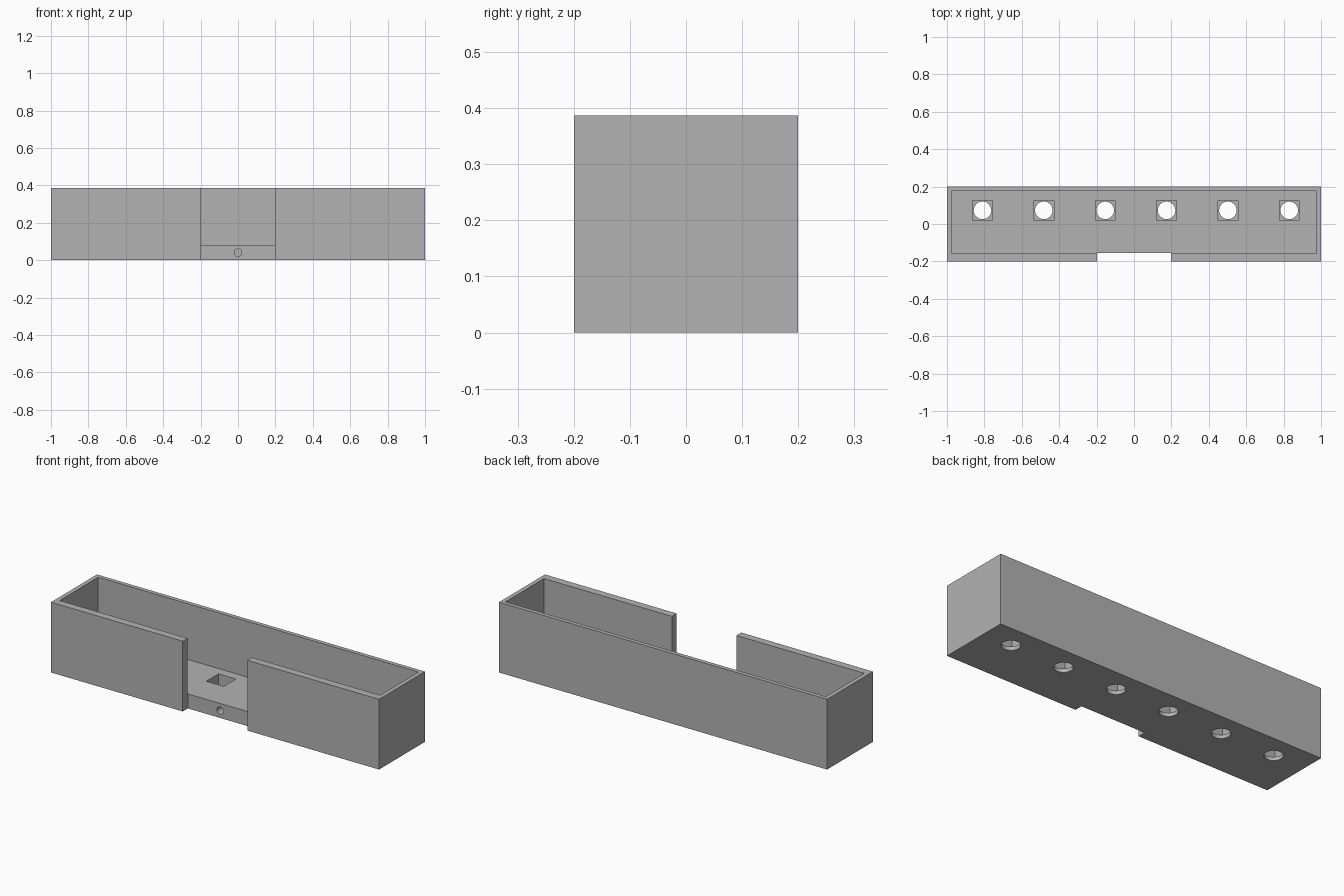
import bpy

if "Cube" in bpy.data.objects:
    bpy.data.objects.remove(bpy.data.objects["Cube"])

W, D, H = 2.0, 0.40, 0.387          # outer size
FLOOR = 0.08                        # floor thickness
IN_X, IN_FRONT, IN_BACK = 0.976, -0.158, 0.177
GAP = 0.197                         # half width of the front opening

grey = bpy.data.materials.new("plain grey")
grey.diffuse_color = (0.45, 0.45, 0.45, 1)
grey.use_nodes = True
grey.node_tree.nodes["Principled BSDF"].inputs["Base Color"].default_value = grey.diffuse_color


def box(name, x0, x1, y0, y1, z0, z1):
    bpy.ops.mesh.primitive_cube_add(
        size=1, location=((x0 + x1) / 2, (y0 + y1) / 2, (z0 + z1) / 2))
    ob = bpy.context.object
    ob.name = name
    ob.scale = (x1 - x0, y1 - y0, z1 - z0)
    bpy.ops.object.transform_apply(location=True, rotation=True, scale=True)
    ob.data.materials.append(grey)
    return ob


def cylinder(name, radius, depth, loc, rot=(0, 0, 0)):
    bpy.ops.mesh.primitive_cylinder_add(
        vertices=32, radius=radius, depth=depth, location=loc, rotation=rot)
    ob = bpy.context.object
    ob.name = name
    bpy.ops.object.transform_apply(location=True, rotation=True, scale=True)
    ob.data.materials.append(grey)
    return ob


def cut(target, cutter):
    mod = target.modifiers.new("cut", 'BOOLEAN')
    mod.operation = 'DIFFERENCE'
    mod.solver = 'EXACT'
    mod.object = cutter
    bpy.context.view_layer.objects.active = target
    bpy.ops.object.modifier_apply(modifier=mod.name)
    bpy.data.objects.remove(cutter)


# Open tray body
tray = box("tray", -W / 2, W / 2, -D / 2, D / 2, 0, H)
cut(tray, box("cavity", -IN_X, IN_X, IN_FRONT, IN_BACK, FLOOR, H + 0.1))

# Opening through the front wall, down to the base
cut(tray, box("front_opening", -GAP, GAP, -D, IN_FRONT + 0.002, -0.1, H + 0.1))

# Square pockets with round through holes along the floor
HOLE_Y, POCKET = 0.073, 0.053
for i in range(6):
    x = -0.81 + i * 0.328
    cut(tray, box("pocket", x - POCKET, x + POCKET,
                  HOLE_Y - POCKET, HOLE_Y + POCKET, 0.02, FLOOR + 0.05))
    cut(tray, cylinder("floor_hole", 0.047, 0.2, (x, HOLE_Y, 0)))

# Small round hole in the front edge of the floor
cut(tray, cylinder("front_hole", 0.02, 0.2, (0, -0.12, 0.04), (1.5707963, 0, 0)))

# Keep flat faces flat and round the hole walls
bpy.ops.object.select_all(action='DESELECT')
tray.select_set(True)
bpy.context.view_layer.objects.active = tray
bpy.ops.object.shade_smooth_by_angle(angle=0.52)
